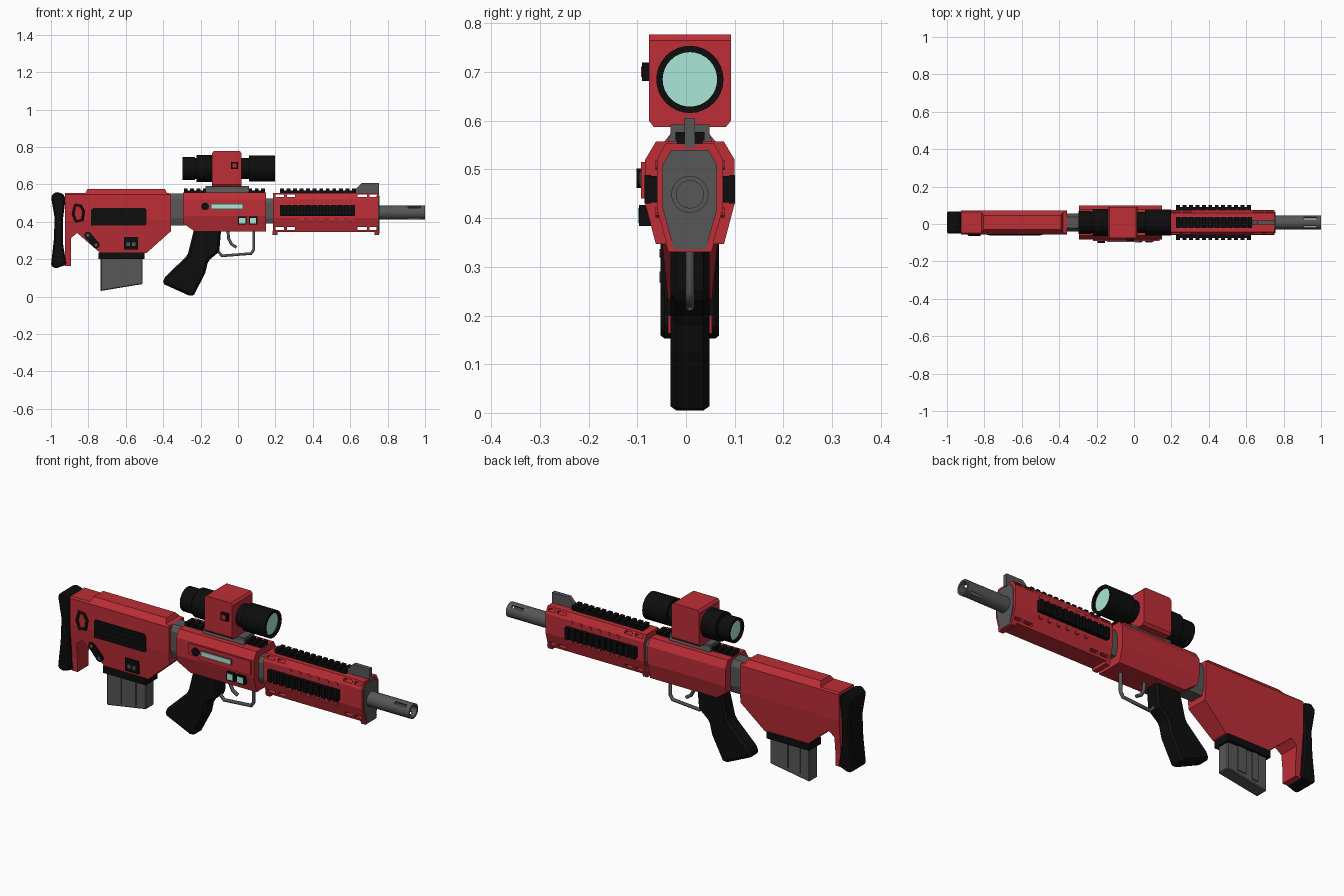
import bpy, bmesh, math
from mathutils import Vector

if "Cube" in bpy.data.objects:
    bpy.data.objects.remove(bpy.data.objects["Cube"])

CY = 0.008  # centre plane of the body


def material(name, rgb):
    m = bpy.data.materials.new(name)
    m.diffuse_color = (*rgb, 1)
    m.use_nodes = True
    m.node_tree.nodes["Principled BSDF"].inputs["Base Color"].default_value = m.diffuse_color
    return m


RED = material("red_shell", (0.51, 0.027, 0.037))
BLACK = material("black_polymer", (0.004, 0.004, 0.004))
GRAY = material("gray_metal", (0.095, 0.095, 0.095))
TEAL = material("pale_teal_glass", (0.41, 0.8, 0.69))


def finish(name, bm, mat, bevel=0):
    bmesh.ops.recalc_face_normals(bm, faces=bm.faces)
    me = bpy.data.meshes.new(name)
    bm.to_mesh(me)
    bm.free()
    ob = bpy.data.objects.new(name, me)
    bpy.context.collection.objects.link(ob)
    if mat:
        me.materials.append(mat)
    if bevel:
        b = ob.modifiers.new("bevel", 'BEVEL')
        b.width, b.segments, b.limit_method = bevel, 1, 'ANGLE'
    return ob


def half_width(z, widths):
    """Piecewise linear half width for a height; widths run from top to bottom."""
    if z >= widths[0][0]:
        return widths[0][1]
    for (za, wa), (zb, wb) in zip(widths, widths[1:]):
        if z >= zb:
            return wb + (wa - wb) * (z - zb) / (za - zb)
    return widths[-1][1]


def slab(name, pts, mat, y0, y1=None, widths=None, bevel=0):
    """Side profile (x, z) extruded in y; widths shape the section by height."""
    if widths:
        y0, y1 = -1, 1
    elif y1 is None:
        y0, y1 = -y0, y0
    bm = bmesh.new()
    a, b = ([bm.verts.new((x, y, z)) for x, z in pts] for y in (y0, y1))
    bm.faces.new(a)
    bm.faces.new(b)
    for i in range(len(pts)):
        j = (i + 1) % len(pts)
        bm.faces.new((a[i], a[j], b[j], b[i]))
    if widths:
        for z, _ in widths:
            bmesh.ops.bisect_plane(bm, geom=bm.verts[:] + bm.edges[:] + bm.faces[:], dist=1e-5,
                                   plane_co=(0, 0, z), plane_no=(0, 0, 1))
        for v in bm.verts:
            v.co.y *= half_width(v.co.z, widths)
    bmesh.ops.translate(bm, verts=bm.verts, vec=(0, CY, 0))
    return finish(name, bm, mat, bevel)


def rect(x0, x1, z0, z1):
    return [(x0, z0), (x1, z0), (x1, z1), (x0, z1)]


def circle(x, z, r, n=16):
    return [(x + r * math.cos(math.tau * i / n), z + r * math.sin(math.tau * i / n)) for i in range(n)]


def lathe(name, profile, mat, z, n=32):
    """(x, radius) profile turned about an axis along x, capped at both ends."""
    bm = bmesh.new()
    rings = [[bm.verts.new((x, CY + r * math.cos(math.tau * i / n), z + r * math.sin(math.tau * i / n)))
              for i in range(n)] for x, r in profile]
    for p, q in zip(rings, rings[1:]):
        for i in range(n):
            bm.faces.new((p[i], p[(i + 1) % n], q[(i + 1) % n], q[i]))
    bm.faces.new(rings[0])
    bm.faces.new(rings[-1])
    ob = finish(name, bm, mat)
    bpy.ops.object.select_all(action='DESELECT')
    ob.select_set(True)
    bpy.context.view_layer.objects.active = ob
    bpy.ops.object.shade_smooth_by_angle(angle=math.radians(35))
    return ob


def boxes(name, items, mat):
    """Several boxes (x0, x1, y0, y1, z0, z1) in one object."""
    bm = bmesh.new()
    for x0, x1, y0, y1, z0, z1 in items:
        for v in bmesh.ops.create_cube(bm, size=1)["verts"]:
            v.co = Vector((x0 + (v.co.x + .5) * (x1 - x0), CY + y0 + (v.co.y + .5) * (y1 - y0),
                           z0 + (v.co.z + .5) * (z1 - z0)))
    return finish(name, bm, mat)


def tube(name, pts, r, mat, cyclic=False, y=0):
    cu = bpy.data.curves.new(name, 'CURVE')
    cu.dimensions, cu.bevel_depth, cu.bevel_resolution, cu.use_fill_caps = '3D', r, 1, True
    sp = cu.splines.new('POLY')
    sp.points.add(len(pts) - 1)
    for p, (x, z) in zip(sp.points, pts):
        p.co = (x, CY + y, z, 1)
    sp.use_cyclic_u = cyclic
    cu.materials.append(mat)
    ob = bpy.data.objects.new(name, cu)
    bpy.context.collection.objects.link(ob)


def cut(ob, cutter):
    m = ob.modifiers.new("cut", 'BOOLEAN')
    m.object, m.operation, m.solver = cutter, 'DIFFERENCE', 'EXACT'
    cutter.hide_render = True
    cutter.display_type = 'WIRE'


def teeth(x0, x1, n):
    p = (x1 - x0) / (n - 0.4)
    return [(x0 + i * p, x0 + i * p + p * .6) for i in range(n)]


# Stock and butt pad
slab("stock", [(-.925, .553), (-.815, .553), (-.805, .575), (-.39, .575), (-.38, .555), (-.358, .55),
               (-.358, .35), (-.49, .232), (-.735, .232), (-.86, .34), (-.893, .313), (-.893, .163),
               (-.925, .163)], RED, 0, widths=[(.575, .038), (.545, .063), (.41, .063), (.23, .045)])
slab("butt_pad", [(-1, .535), (-.975, .56), (-.935, .55), (-.922, .525), (-.935, .42), (-.935, .28),
                  (-.918, .17), (-.975, .15), (-1, .165), (-.985, .3), (-.98, .42)], BLACK, .06, bevel=.008)
# Stock details on the front side
slab("stock_panel", [(-.785, .38), (-.495, .38), (-.488, .39), (-.488, .462), (-.498, .473), (-.775, .473),
                     (-.785, .463)], BLACK, -.067, -.05)
boxes("stock_panel_ribs", [(-.775, -.5, -.069, -.06, z, z + .008) for z in (.395, .42, .445)], BLACK)
tube("sling_loop", [(-.87, .49), (-.84, .485), (-.825, .455), (-.832, .41), (-.866, .402), (-.882, .44)],
     .008, BLACK, True, -.064)
d = Vector((.022, -.026))
pill = [(-.781 + s * d.x + .019 * math.cos(a), .302 + s * d.y + .019 * math.sin(a))
        for s, a0 in ((1, -140), (-1, 40)) for a in (math.radians(a0 + k * 30) for k in range(7))]
slab("selector_plate", pill, BLACK, -.06, -.03)
for i, s in enumerate((-1, 1)):
    slab(f"selector_pin_{i}", circle(-.781 + s * d.x, .302 + s * d.y, .009, 10), GRAY, -.062, -.05)
    slab(f"release_button_{i}", rect(-.572 + s * .015 - .009, -.572 + s * .015 + .009, .27, .29),
         GRAY, -.062, -.05)
slab("release_block", rect(-.61, -.535, .252, .318), BLACK, -.06, -.03)

# Magazine
slab("magazine_collar", rect(-.745, -.5, .2, .236), BLACK, .048)
slab("magazine", [(-.735, .21), (-.51, .21), (-.51, .067), (-.735, .03)], GRAY, .033, bevel=.004)
boxes("magazine_ribs", [(x0, x1, -.038, .038, z, .205) for x0, x1, z in
                        ((-.685, -.65, .06), (-.615, -.565, .075))], GRAY)

# Receiver
slab("rear_connector", rect(-.37, -.28, .38, .55), GRAY, 0, widths=[(.55, .03), (.52, .048), (.42, .048), (.38, .035)])
slab("receiver", [(-.295, .557), (.15, .557), (.15, .347), (-.23, .347), (-.295, .393)], RED, 0,
     widths=[(.557, .07), (.52, .092), (.43, .092), (.347, .07)])
slab("front_connector", rect(.14, .2, .39, .525), GRAY, 0, widths=[(.525, .04), (.5, .055), (.42, .055), (.39, .045)])
slab("receiver_side_plate", [(-.22, .515), (.135, .515), (.135, .44), (-.15, .44), (-.17, .455), (-.22, .455)],
     RED, -.1, -.07)
slab("selector_knob", circle(-.176, .482, .02), BLACK, -.11, -.09)
slab("indicator_frame", rect(-.148, .03, .466, .497), GRAY, -.102, -.09)
slab("indicator_bar", rect(-.143, .025, .471, .492), TEAL, -.104, -.09)
for i, x in enumerate((0, .058)):
    slab(f"button_frame_{i}", rect(x, x + .045, .384, .427), BLACK, -.105, -.06)
    slab(f"button_{i}", rect(x + .006, x + .039, .39, .421), TEAL, -.107, -.09)
boxes("receiver_rail", [(-.29, .145, -.026, .026, .55, .566)] +
      [(a, b, -.03, .03, .56, .577) for a, b in teeth(-.29, .145, 13)], BLACK)

# Grip, trigger and guard
slab("pistol_grip", [(-.235, .36), (-.09, .36), (-.1, .24), (-.16, .19), (-.175, .125), (-.235, .01),
                     (-.25, 0), (-.405, .07), (-.39, .105), (-.27, .22)], BLACK, .04, bevel=.012)
tube("trigger_guard", [(-.11, .245), (-.085, .218), (.07, .23), (.084, .25), (.084, .36)], .009, GRAY)
tube("trigger", [(-.055, .36), (-.05, .31), (-.035, .28), (-.008, .263)], .009, GRAY)

# Handguard with slots cut through its shoulders
guard = slab("handguard", rect(.187, .752, .345, .553), RED, 0,
             widths=[(.553, .05), (.52, .068), (.42, .068), (.345, .047)])
cut(guard, boxes("slot_cutter", [(a, b, -.2, .2, z, z + .014) for z in (.357, .532)
                                 for a, b in ((.2, .245), (.262, .305), (.64, .69), (.703, .742))], None))
for n, x in (("rear", .185), ("front", .73)):
    slab(f"handguard_{n}_lip", rect(x, x + .025, .33, .35), RED, 0, widths=[(.35, .05), (.33, .044)])
slab("handguard_end_cap", rect(.74, .757, .336, .54), GRAY, 0,
     widths=[(.54, .038), (.51, .056), (.42, .056), (.336, .033)])
boxes("handguard_top_rail", [(.225, .63, -.026, .026, .545, .566)] +
      [(a, b, -.03, .03, .56, .577) for a, b in teeth(.225, .63, 12)], BLACK)
for n, s in (("front", -1), ("back", 1)):
    boxes(f"handguard_{n}_rail", [(.225, .625, *sorted((s * .06, s * .084)), .432, .487)] +
          [(a, b, *sorted((s * .08, s * .093)), .43, .489) for a, b in teeth(.225, .625, 12)], BLACK)
    for i in range(6):
        for z in (.509, .412):
            slab(f"handguard_{n}_rivet", circle(.34 + i * .053, z, .011, 10), RED, *sorted((s * .06, s * .071)))
slab("front_sight", [(.63, .545), (.63, .575), (.66, .606), (.755, .606), (.755, .545)], GRAY, .011)

# Barrel with muzzle slots
barrel = lathe("barrel", [(.74, .038), (1, .038), (1, .028), (.87, .028)], GRAY, .449)
for i, ang in enumerate((-52, 52)):
    c = boxes(f"muzzle_cutter_{i}", [(.91, .975, -.06 - CY, .06 - CY, -.007, .007)], None)
    c.location = (0, CY, .449)
    c.rotation_euler.x = math.radians(ang)
    cut(barrel, c)

# Scope
ZS = .685
slab("scope_mount", rect(-.175, .06, .553, .592), GRAY, 0, widths=[(.575, .04), (.56, .045)])
slab("scope_body", [(-.14, .587), (.02, .587), (.02, .765), (.01, .777), (-.13, .777), (-.14, .765)], RED, 0,
     widths=[(.777, .084), (.6, .084), (.587, .074)])
lathe("scope_front_tube", [(.01, .056), (.06, .056), (.06, .069), (.197, .069), (.197, .056), (.18, .056)], BLACK, ZS)
lathe("scope_front_lens", [(.175, .056), (.184, .056)], TEAL, ZS)
lathe("scope_rear_tube", [(-.13, .073), (-.222, .073), (-.222, .056), (-.23, .056), (-.23, .062), (-.296, .062),
                          (-.296, .05), (-.28, .05)], BLACK, ZS)
lathe("scope_rear_lens", [(-.275, .05), (-.284, .05)], TEAL, ZS)
slab("scope_knob", rect(-.037, .001, .682, .72), BLACK, -.098, -.08)
slab("scope_knob_face", rect(-.029, -.007, .69, .712), RED, -.1, -.09)
